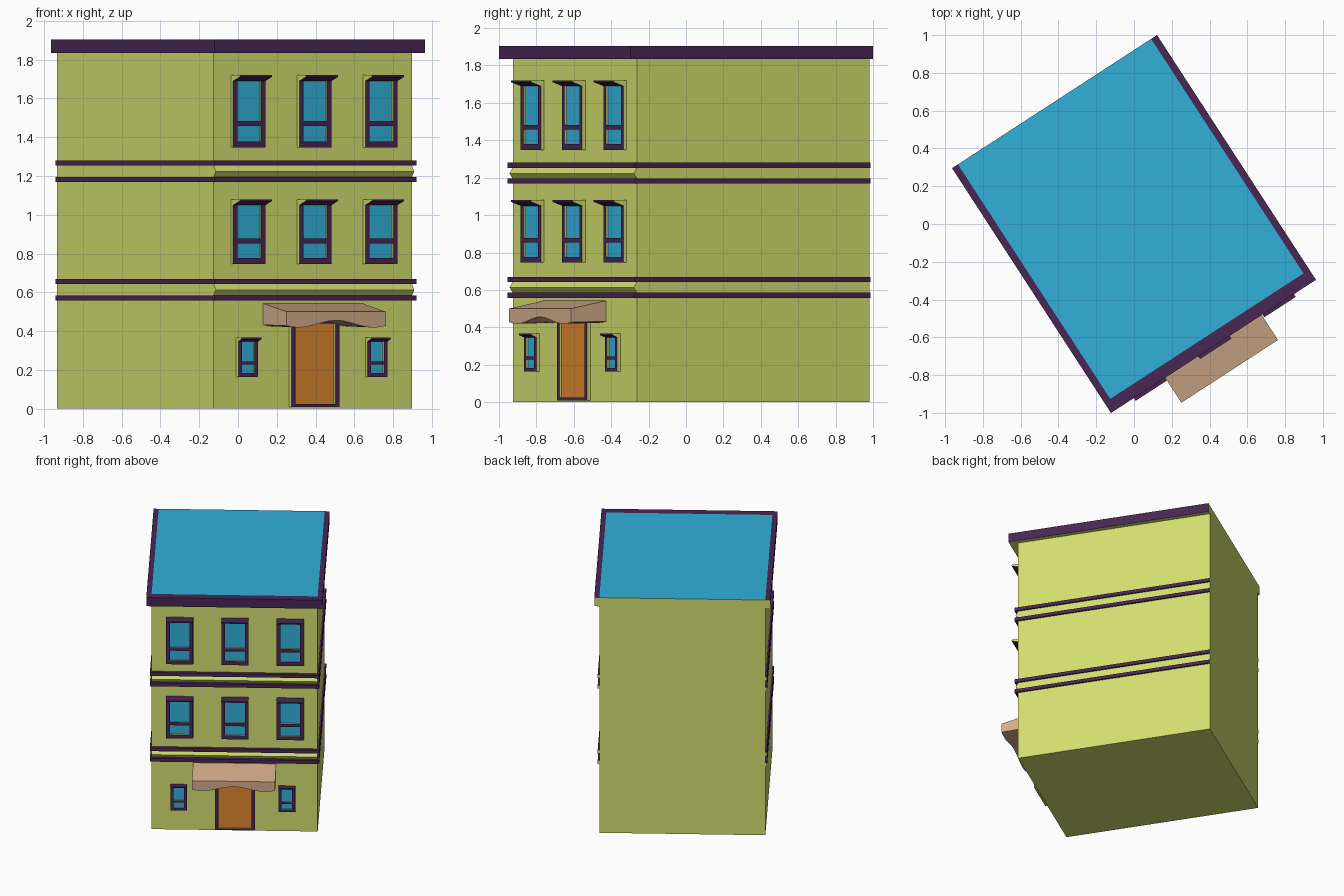
import bpy, bmesh, math
from mathutils import Vector

cube = bpy.data.objects.get("Cube")
if cube:
    bpy.data.objects.remove(cube, do_unlink=True)

TURN = math.radians(33)          # whole building is turned on its plot
W, F, B, H = 0.61, -0.708, 0.7725, 1.905   # half width, front, back, height


def material(name, rgb):
    m = bpy.data.materials.new(name)
    m.use_nodes = True
    col = [((c / 255 + 0.055) / 1.055) ** 2.4 for c in rgb] + [1]
    m.diffuse_color = col
    m.node_tree.nodes["Principled BSDF"].inputs["Base Color"].default_value = col
    return m


GREEN = material("wall green", (210, 223, 111))
BLUE = material("sky blue", (50, 176, 218))
PURPLE = material("trim purple", (72, 38, 84))
ORANGE = material("door orange", (219, 135, 46))
TAN = material("awning tan", (210, 172, 138))


def make(name, parts, rule):
    """Each part is a list of rings, lofted and capped; rule(normal) gives the material."""
    bm = bmesh.new()
    for rings in parts:
        loops = [[bm.verts.new(p) for p in r] for r in rings]
        faces = [bm.faces.new(loops[0]), bm.faces.new(loops[-1])]
        for a, b in zip(loops, loops[1:]):
            for i in range(len(a)):
                j = (i + 1) % len(a)
                faces.append(bm.faces.new((a[i], a[j], b[j], b[i])))
        bmesh.ops.recalc_face_normals(bm, faces=faces)
    me = bpy.data.meshes.new(name)
    used = []
    for f in bm.faces:
        f.normal_update()
        m = rule(f.normal)
        if m not in used:
            used.append(m)
            me.materials.append(m)
        f.material_index = used.index(m)
    bm.to_mesh(me)
    bm.free()
    ob = bpy.data.objects.new(name, me)
    ob.rotation_euler.z = TURN
    bpy.context.collection.objects.link(ob)
    return ob


def along_z(pts, a, b):
    return [[Vector((x, y, t)) for x, y in pts] for t in (a, b)]


def along_x(pts, a, b):
    return [[Vector((t, y, z)) for y, z in pts] for t in (a, b)]


def box(x0, x1, y0, y1, z0, z1):
    return along_z([(x0, y0), (x1, y0), (x1, y1), (x0, y1)], z0, z1)


def front_only(n):
    return PURPLE if n.y < -0.5 else GREEN


def wrap(name, z0, z1, side, front, rule):
    """Trim that runs round the front and both sides."""
    s, f = W + side, F - front
    pts = [(-s, B), (-s, f), (s, f), (s, B), (W, B), (W, F), (-W, F), (-W, B)]
    make(name, [along_z(pts, z0, z1)], rule)


# Walls with the blue flat roof
make("walls", [box(-W, W, F, B, 0, H)], lambda n: BLUE if n.z > 0.5 else GREEN)

# Cornice and paired floor bands, with a ridge between each pair
wrap("cornice", 1.835, H, 0.037, 0.0645,
     lambda n: GREEN if n.y > 0.5 or n.z < -0.5 else PURPLE)
for level, z in (("lower", 0.558), ("upper", 1.168)):
    for place, dz in (("bottom", 0), ("top", 0.085)):
        wrap(f"{level}_floor_{place}_band", z + dz, z + dz + 0.027, 0.012, 0.025,
             lambda n: GREEN if n.y > 0.5 else PURPLE)
    ridge = [(F, z + 0.026), (F - 0.021, z + 0.055), (F, z + 0.086)]
    make(f"{level}_floor_ridge", [along_x(ridge, -W, W)], lambda n: GREEN)


def frame(name, x, half, z0, z1, edge, bars, infill, fill_name):
    """Raised frame with cross bars given as (bottom, top), and a recessed infill."""
    y = F - 0.02
    parts = [box(x - half, x - half + edge, y, F, z0, z1),
             box(x + half - edge, x + half, y, F, z0, z1)]
    parts += [box(x - half + edge, x + half - edge, y, F, a, b) for a, b in bars]
    make(name, parts, front_only)
    make(fill_name, [box(x - half + edge, x + half - edge, F - 0.008, F, z0, z1)],
         lambda n: infill)


def window(name, x, half, z0, z1, edge, sill, bar, hood):
    top = z1 + 0.03 if hood > 0.05 else z1 + 0.02
    frame(name + "_frame", x, half, z0, z1, edge,
          [(z0, z0 + sill), bar], BLUE, name + "_glass")
    tip = F - 0.02 - hood
    pts = [(F, top), (tip, top), (tip, top - 0.009), (F - 0.02, z1), (F, z1)]
    make(name + "_hood", [along_x(pts, x - half, x + half)],
         lambda n: GREEN if abs(n.x) > 0.5 else PURPLE)


# Windows
for i, x in enumerate((-0.403, 0.003, 0.409), 1):
    window(f"top_window_{i}", x, 0.099, 1.347, 1.69, 0.026, 0.032, (1.457, 1.483), 0.062)
    window(f"middle_window_{i}", x, 0.099, 0.746, 1.05, 0.026, 0.03, (0.853, 0.878), 0.062)
for side, x in (("right", -0.41), ("left", 0.385)):
    window(f"ground_window_{side}", x, 0.061, 0.163, 0.347, 0.022, 0.02, (0.228, 0.243), 0.03)

# Door
frame("door_frame", 0.003, 0.148, 0.01, 0.455, 0.025,
      [(0.01, 0.024), (0.44, 0.455)], ORANGE, "door")

# Awning with a wavy lower edge
rings = []
for i in range(25):
    x = -0.305 + 0.61 * i / 24
    low = 0.437 + 0.018 * math.cos(math.pi * x / 0.23)
    rings.append([Vector((x, y, z)) for y, z in
                  ((F, low + 0.005), (-0.93, low), (-0.93, 0.5), (F, 0.543))])
awning = make("awning", [rings], lambda n: TAN)
bpy.context.view_layer.objects.active = awning
awning.select_set(True)
bpy.ops.object.shade_smooth_by_angle(angle=math.radians(30))
awning.select_set(False)
